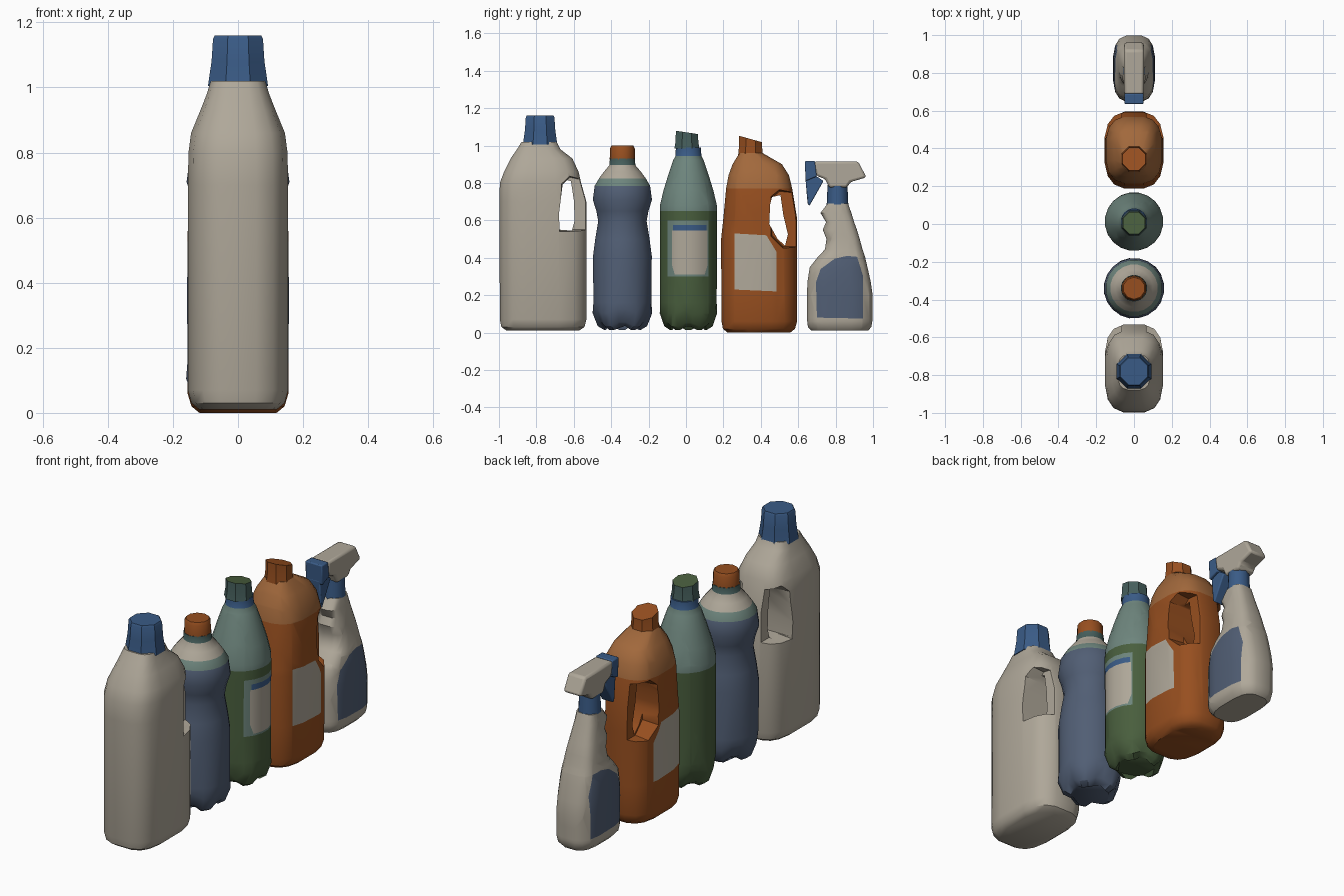
import bpy, bmesh, math

if "Cube" in bpy.data.objects:
    bpy.data.objects.remove(bpy.data.objects["Cube"])

COLOURS = {
    "cream": (.43, .39, .32), "blue": (.042, .105, .24), "slate_blue": (.082, .112, .175),
    "orange": (.31, .078, .014), "light_orange": (.36, .14, .045), "green": (.066, .112, .047),
    "teal": (.155, .235, .205), "dark_teal": (.06, .112, .105),
}
MATS = {}
for name, c in COLOURS.items():
    MATS[name] = bpy.data.materials.new(name)
    MATS[name].diffuse_color = (*c, 1)


def slot(me, mat):
    """Index of a material on a mesh, added when missing."""
    if mat not in me.materials:
        me.materials.append(MATS[mat])
    return me.materials.find(mat)


def finish(name, bm, me=None):
    bmesh.ops.recalc_face_normals(bm, faces=bm.faces)
    me = me or bpy.data.meshes.new(name)
    bm.to_mesh(me)
    bm.free()
    ob = bpy.data.objects.new(name, me)
    bpy.context.collection.objects.link(ob)
    return ob


def smooth(ob, angle=38):
    bpy.ops.object.select_all(action='DESELECT')
    ob.select_set(True)
    bpy.context.view_layer.objects.active = ob
    bpy.ops.object.shade_smooth_by_angle(angle=math.radians(angle))


def loft(name, rings, mat, n=3.2, segs=16, tilt=0, feet=0):
    """Stack of rounded sections. ring = (z, y0, y1, half_x[, material of band above])"""
    me = bpy.data.meshes.new(name)
    bm = bmesh.new()
    loops = []
    for i, ring in enumerate(rings):
        z, y0, y1, hx = ring[:4]
        loop = []
        for k in range(segs):
            a = 2 * math.pi * (k + .5) / segs
            c, s = math.cos(a), math.sin(a)
            x = hx * math.copysign(abs(c) ** (2 / n), c)
            dy = (y1 - y0) / 2 * math.copysign(abs(s) ** (2 / n), s)
            zz = z + (tilt * dy if i == len(rings) - 1 else 0)
            if feet and z < .12:                      # lobed bottle base
                notch = (1 + math.cos(5 * a)) / 2
                zz += feet * notch
                x *= 1 - .07 * notch
                dy *= 1 - .07 * notch
            loop.append(bm.verts.new((x, (y0 + y1) / 2 + dy, zz)))
        loops.append(loop)
    band = mat
    bm.faces.new(loops[0][::-1]).material_index = slot(me, mat)
    for ring, lo, hi in zip(rings, loops, loops[1:]):
        band = ring[4] if len(ring) > 4 else band
        for k in range(segs):
            j = (k + 1) % segs
            bm.faces.new((lo[k], lo[j], hi[j], hi[k])).material_index = slot(me, band)
    top = rings[-1][4] if len(rings[-1]) > 4 else band
    bm.faces.new(loops[-1]).material_index = slot(me, top)
    return finish(name, bm, me)


def turned(name, yc, prof, mat, **kw):
    """Round part from (z, radius[, material]) points."""
    kw = {"n": 2, "segs": 20, **kw}
    return loft(name, [(p[0], yc - p[1], yc + p[1], p[1], *p[2:]) for p in prof], mat, **kw)


def prism(name, pts, x0, x1, mat=None, flare=1.0, bevel=0):
    """Side-view outline extruded along x."""
    me = bpy.data.meshes.new(name)
    bm = bmesh.new()
    cy = sum(p[0] for p in pts) / len(pts)
    cz = sum(p[1] for p in pts) / len(pts)
    a = [bm.verts.new((x0, y, z)) for y, z in pts]
    b = [bm.verts.new((x1, cy + (y - cy) * flare, cz + (z - cz) * flare)) for y, z in pts]
    bm.faces.new(a)
    bm.faces.new(b)
    for k in range(len(pts)):
        j = (k + 1) % len(pts)
        bm.faces.new((a[k], a[j], b[j], b[k]))
    ob = finish(name, bm, me)
    if mat:
        slot(me, mat)
    if bevel:
        m = ob.modifiers.new("bevel", 'BEVEL')
        m.width, m.segments = bevel, 2
    return ob


def cut(ob, cutters):
    for c in cutters:
        m = ob.modifiers.new("cut", 'BOOLEAN')
        m.operation, m.solver, m.object = 'DIFFERENCE', 'EXACT', c
        bpy.context.view_layer.objects.active = ob
        bpy.ops.object.modifier_apply(modifier=m.name)
        bpy.data.objects.remove(c)


def paint(ob, poly, mat, sides=(1, -1)):
    """Cut a convex counter-clockwise (y, z) outline into the side faces and colour it."""
    bm = bmesh.new()
    bm.from_mesh(ob.data)
    bmesh.ops.triangulate(bm, faces=[f for f in bm.faces if len(f.verts) > 4])
    edges = list(zip(poly, poly[1:] + poly[:1]))
    for (ya, za), (yb, zb) in edges:
        bmesh.ops.bisect_plane(bm, geom=bm.verts[:] + bm.edges[:] + bm.faces[:], dist=1e-5,
                               plane_co=(0, ya, za), plane_no=(0, zb - za, ya - yb))
    idx = slot(ob.data, mat)
    for f in bm.faces:
        c = f.calc_center_median()
        inside = all((yb - ya) * (c.z - za) - (zb - za) * (c.y - ya) > 0
                     for (ya, za), (yb, zb) in edges)
        if inside and (not sides or any(f.normal.x * s > .2 for s in sides)):
            f.material_index = idx
    bm.to_mesh(ob.data)
    bm.free()


def rect(y0, y1, z0, z1):
    return [(y0, z0), (y1, z0), (y1, z1), (y0, z1)]


def grip(ob, hole, pocket, inner):
    """Handle: a through hole plus a recess on either side."""
    cut(ob, [prism("hole_cutter", hole, -.3, .3)]
        + [prism("recess_cutter", pocket, s * inner, s * .22, flare=1.12) for s in (1, -1)])


# Large cream jug with handle and blue cap
jug = loft("cream_jug", [
    (.01, -.96, -.57, .12), (.03, -.99, -.54, .145), (.07, -.998, -.53, .156),
    (.70, -1.0, -.53, .156), (.80, -.998, -.558, .154), (.86, -.975, -.572, .146),
    (.93, -.94, -.605, .117), (.98, -.905, -.67, .097), (1.02, -.88, -.69, .085)], "cream")
grip(jug, [(-.66, .79), (-.635, .815), (-.615, .81), (-.6, .71), (-.595, .6),
           (-.61, .545), (-.675, .55), (-.68, .63)],
     [(-.67, .55), (-.48, .55), (-.48, .80), (-.62, .83), (-.66, .79)], .065)
smooth(jug)
smooth(turned("jug_cap", -.78, [(1.005, .1), (1.08, .088), (1.15, .083), (1.16, .077)], "blue", segs=8))

# Slate blue waisted bottle with orange cap
waisted = turned("waisted_bottle", -.34, [
    (.01, .1), (.03, .135), (.1, .163), (.16, .157), (.41, .159), (.5, .147), (.595, .131),
    (.65, .141), (.71, .16), (.785, .15, "teal"), (.825, .126, "cream"), (.86, .1),
    (.895, .07, "dark_teal"), (.93, .068)], "slate_blue", feet=.03)
smooth(waisted)
smooth(turned("waisted_bottle_cap", -.34, [(.925, .068), (.985, .066), (1.0, .058)], "orange", segs=10))

# Green and teal bottle with a label on one side
green = turned("green_bottle", .013, [
    (.01, .1), (.03, .132), (.1, .157), (.16, .153), (.65, .155, "teal"), (.68, .154),
    (.76, .135), (.85, .107), (.92, .083), (.945, .07, "blue"), (.99, .068)], "green", feet=.025)
paint(green, rect(-.1, .12, .3, .6), "teal", (1,))
paint(green, [(-.06, .31), (.1, .31), (.115, .36), (.115, .545), (-.075, .545), (-.075, .36)], "cream", (1,))
paint(green, rect(-.07, .11, .545, .575), "blue", (1,))
smooth(green)
smooth(turned("green_bottle_cap", .005, [(.985, .072), (1.02, .066), (1.07, .064, "green")],
              "dark_teal", segs=8, tilt=-.15))

# Orange jug with handle, label and pale shoulders
orange = loft("orange_jug", [
    (.0, .22, .56, .12), (.02, .195, .585, .145), (.06, .187, .597, .157),
    (.50, .185, .597, .158), (.62, .198, .595, .155), (.77, .212, .57, .15),
    (.84, .225, .553, .135), (.90, .247, .515, .108), (.96, .285, .41, .066)], "orange", n=2.9)
grip(orange, [(.46, .725), (.505, .735), (.52, .63), (.545, .525), (.53, .465),
              (.49, .5), (.445, .58), (.45, .685)],
     [(.46, .52), (.52, .46), (.65, .46), (.65, .74), (.5, .755), (.46, .72)], .065)
paint(orange, rect(-2, 2, .77, 2), "light_orange", ())
paint(orange, [(.26, .23), (.485, .22), (.485, .43), (.43, .52), (.26, .53)], "cream")
smooth(orange)
smooth(turned("orange_jug_cap", .345, [(.945, .072), (1.0, .066), (1.035, .066)], "orange", segs=8, tilt=-.28))

# Spray bottle with side panels
spray = loft("spray_bottle", [
    (.01, .67, .975, .085), (.03, .65, .993, .104), (.06, .646, .998, .111),
    (.2, .645, 1.0, .112), (.27, .647, .99, .111), (.35, .66, .972, .107), (.4, .7, .96, .1),
    (.445, .742, .945, .09), (.5, .75, .93, .082), (.55, .73, .915, .075),
    (.59, .748, .9, .068), (.64, .718, .885, .062), (.69, .757, .867, .055)], "cream")
paint(spray, [(.7, .08), (.945, .075), (.947, .3), (.915, .405), (.86, .41), (.795, .395),
              (.72, .34), (.695, .27)], "slate_blue")
smooth(spray)
smooth(turned("spray_collar", .81, [(.68, .058), (.79, .053)], "blue", segs=10))
parts = [
    prism("spray_head", [(.685, .915), (.92, .915), (.965, .83), (.88, .805), (.86, .775),
                         (.765, .775), (.745, .82), (.695, .84)], -.052, .052, "cream", bevel=.012),
    prism("spray_nozzle", [(.635, .917), (.69, .917), (.7, .835), (.64, .81)], -.05, .05, "blue", bevel=.006),
    prism("spray_trigger", [(.638, .83), (.7, .835), (.735, .81), (.66, .677), (.65, .69)],
          -.035, .035, "blue", bevel=.006)]
for p in parts:
    smooth(p)

for m in bpy.data.materials:
    if m.users and not m.is_grease_pencil:
        m.use_nodes = True
        m.node_tree.nodes["Principled BSDF"].inputs["Base Color"].default_value = m.diffuse_color
